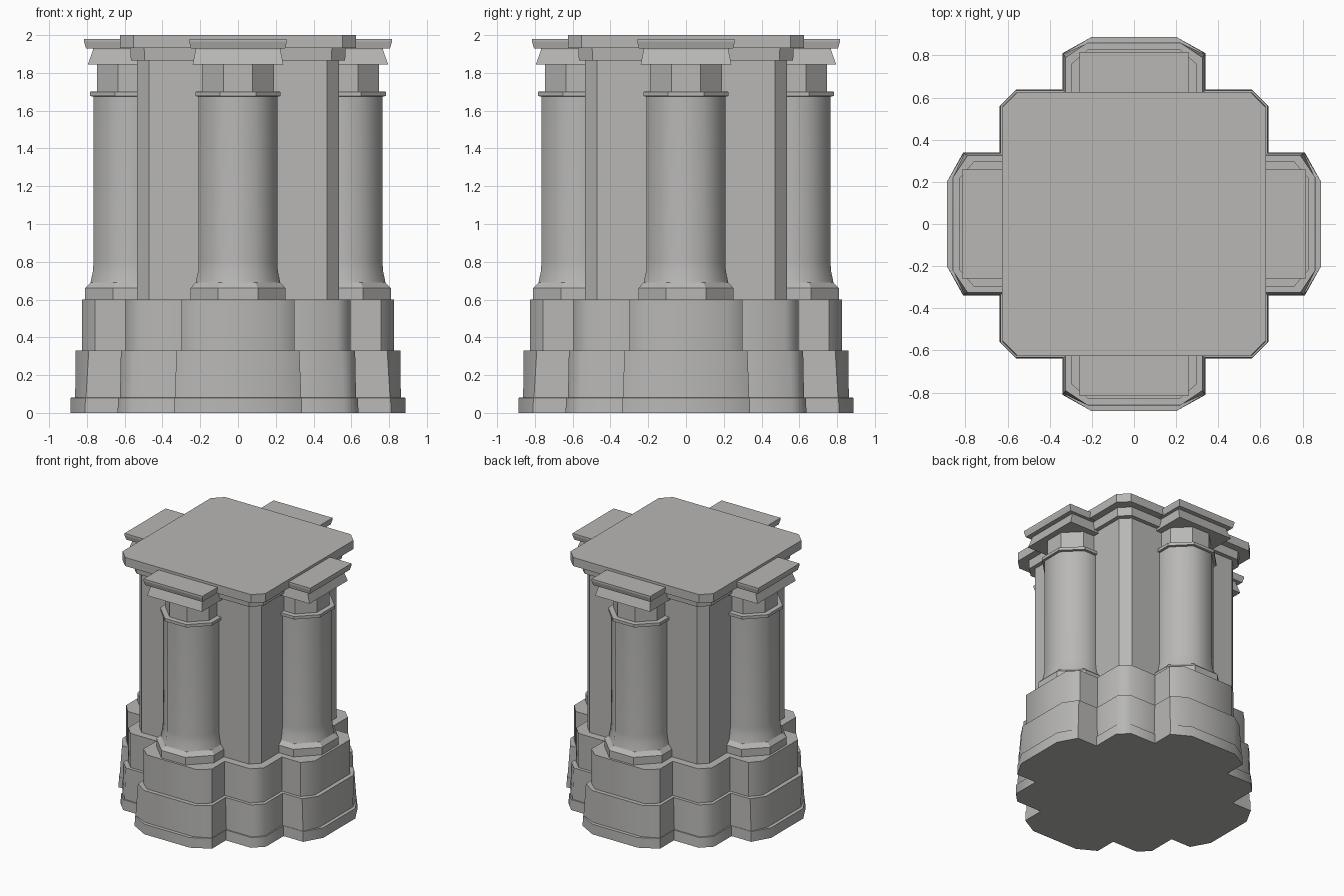
import bpy, bmesh
from math import pi, radians
from mathutils import Matrix

if "Cube" in bpy.data.objects:
    bpy.data.objects.remove(bpy.data.objects["Cube"])

# Mid-grey stone
stone = bpy.data.materials.new("stone")
stone.diffuse_color = (0.48, 0.475, 0.465, 1.0)
stone.use_nodes = True
stone.node_tree.nodes["Principled BSDF"].inputs["Base Color"].default_value = stone.diffuse_color


def loft(name, rings, turn=0.0, smooth=()):
    """Stack (z, outline) rings into a closed solid, turned about z.
    Bands whose index is in smooth are shaded smooth."""
    bm = bmesh.new()
    loops = [[bm.verts.new((x, y, z)) for x, y in pts] for z, pts in rings]
    n = len(loops[0])
    for band, (a, b) in enumerate(zip(loops, loops[1:])):
        for i in range(n):
            j = (i + 1) % n
            face = bm.faces.new((a[i], a[j], b[j], b[i]))
            face.smooth = band in smooth
    bm.faces.new(loops[0][::-1])
    bm.faces.new(loops[-1])
    bm.transform(Matrix.Rotation(turn, 4, 'Z'))
    bmesh.ops.recalc_face_normals(bm, faces=bm.faces)
    # Keep strong corners crisp
    for e in bm.edges:
        if len(e.link_faces) == 2 and e.calc_face_angle(0) > radians(48):
            e.smooth = False
    mesh = bpy.data.meshes.new(name)
    bm.to_mesh(mesh)
    bm.free()
    mesh.materials.append(stone)
    obj = bpy.data.objects.new(name, mesh)
    bpy.context.collection.objects.link(obj)
    return obj


def spin4(quarter):
    """Repeat a quarter outline four times around the origin."""
    pts = []
    q = list(quarter)
    for _ in range(4):
        pts += q
        q = [(-y, x) for x, y in q]
    return pts


def chamfered(h, k):
    """Square of half-size h whose corners are cut back to k."""
    return spin4([(h, -k), (h, k)])


def cross(flat, depth, width, shoulder, core, cut):
    """Chamfered square with a chamfered arm on each side."""
    return spin4([(depth, -flat), (depth, flat), (shoulder, width), (core, width),
                  (core, cut), (cut, core), (width, core), (width, shoulder)])


def shifted(pts, y):
    return [(px, py + y) for px, py in pts]


def rect(w, front, back=-0.45):
    return [(-w, front), (w, front), (w, back), (-w, back)]


# Stepped plinth with lip at the foot
foot = cross(0.20, 0.888, 0.34, 0.81, 0.638, 0.56)
foot_top = cross(0.20, 0.888, 0.337, 0.808, 0.634, 0.56)
lower = cross(0.21, 0.862, 0.335, 0.805, 0.625, 0.557)
lower_top = cross(0.22, 0.86, 0.325, 0.79, 0.62, 0.55)
loft("plinth_lower", [(0, foot), (0.08, foot_top), (0.081, lower), (0.33, lower_top)],
     smooth=(0, 2))
upper = cross(0.22, 0.827, 0.30, 0.757, 0.595, 0.525)
loft("plinth_upper", [(0.32, upper), (0.60, upper)], smooth=(0,))

# Central pier and its two-step cornice
pier = chamfered(0.535, 0.47)
loft("pier", [(0.59, pier), (1.88, pier)])
loft("cornice_lower", [(1.865, chamfered(0.567, 0.494)), (1.935, chamfered(0.571, 0.497))])
loft("cornice_slab", [(1.932, chamfered(0.626, 0.552)), (2.0, chamfered(0.626, 0.552))])

# Octagonal engaged columns: (z, half width, flat half width)
COLUMN = [(0.59, 0.252, 0.105), (0.66, 0.252, 0.105), (0.69, 0.224, 0.092),
          (0.75, 0.211, 0.088), (0.80, 0.208, 0.086), (1.675, 0.208, 0.086),
          (1.677, 0.226, 0.094), (1.70, 0.226, 0.094), (1.702, 0.19, 0.077),
          (1.86, 0.19, 0.077)]
for i, side in enumerate(("front", "right", "back", "left")):
    turn = i * pi / 2
    loft(side + "_column",
         [(z, shifted(chamfered(h, k), -0.557)) for z, h, k in COLUMN], turn,
         smooth=(2, 3, 4))
    # Capital block flares downward under a flat abacus
    loft(side + "_capital", [(1.845, rect(0.24, -0.795)), (1.92, rect(0.225, -0.768)),
                             (1.94, rect(0.225, -0.768))], turn)
    loft(side + "_abacus", [(1.93, rect(0.25, -0.805)), (1.965, rect(0.258, -0.815)),
                            (1.98, rect(0.258, -0.815))], turn)
